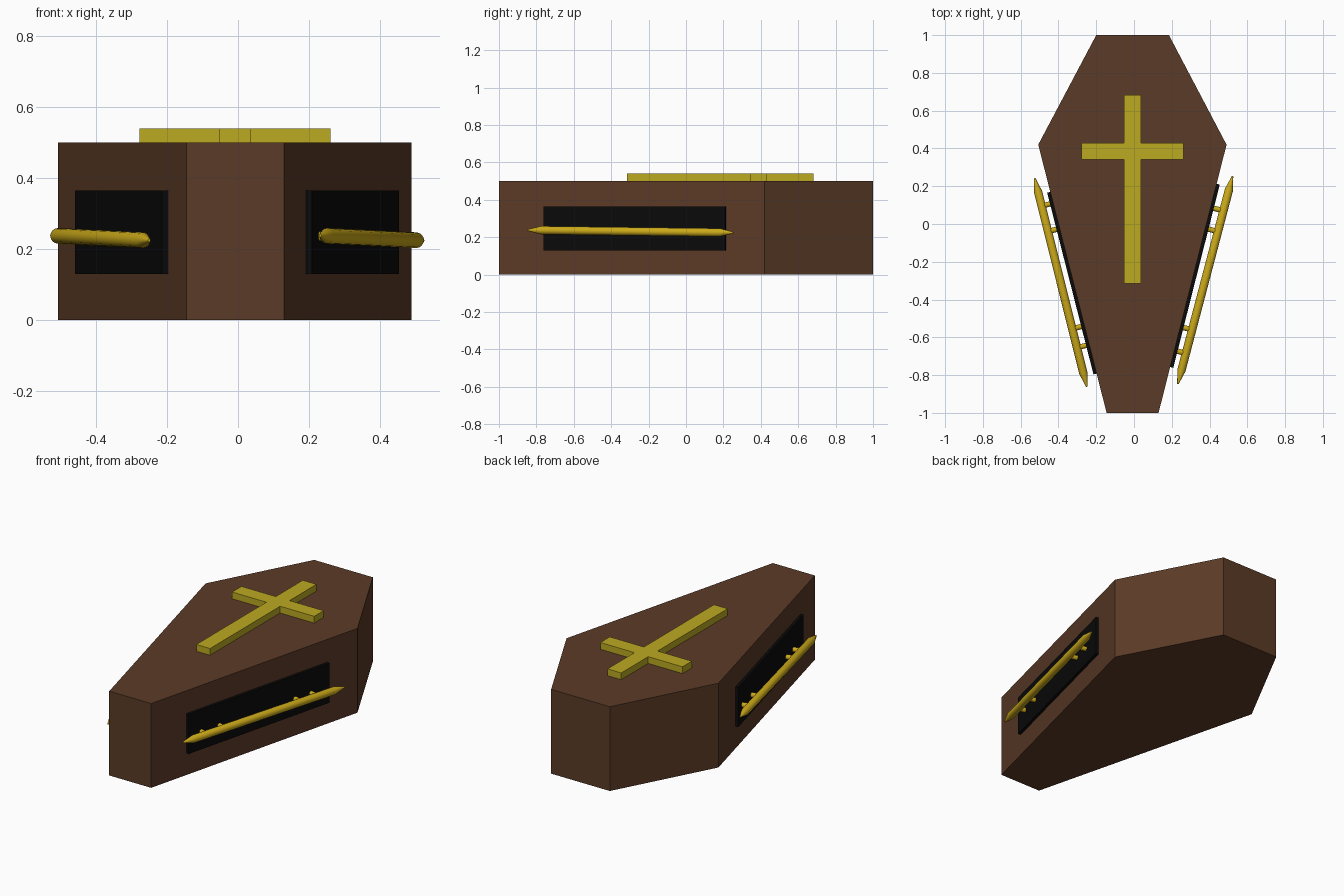
import bpy, bmesh, math
from mathutils import Vector, Matrix

if "Cube" in bpy.data.objects:
    bpy.data.objects.remove(bpy.data.objects["Cube"])


def material(name, color):
    m = bpy.data.materials.new(name)
    m.diffuse_color = (*color, 1)
    m.use_nodes = True
    m.node_tree.nodes["Principled BSDF"].inputs["Base Color"].default_value = m.diffuse_color
    return m


wood = material("wood", (0.105, 0.043, 0.02))
black = material("black", (0.003, 0.003, 0.003))
cross_gold = material("cross_gold", (0.5, 0.4, 0.015))
rail_gold = material("rail_gold", (0.6, 0.4, 0.01))


def finish(name, bm, mat, matrix=Matrix()):
    bmesh.ops.recalc_face_normals(bm, faces=bm.faces)
    mesh = bpy.data.meshes.new(name)
    bm.to_mesh(mesh)
    bm.free()
    mesh.materials.append(mat)
    ob = bpy.data.objects.new(name, mesh)
    ob.matrix_world = matrix
    bpy.context.collection.objects.link(ob)
    return ob


def prism(name, outline, z0, z1, mat):
    bm = bmesh.new()
    face = bm.faces.new([bm.verts.new((x, y, z0)) for x, y in outline])
    top = bmesh.ops.extrude_face_region(bm, geom=[face], use_keep_orig=True)["geom"]
    verts = [v for v in top if isinstance(v, bmesh.types.BMVert)]
    bmesh.ops.translate(bm, verts=verts, vec=(0, 0, z1 - z0))
    return finish(name, bm, mat)


def lathe(name, start, end, profile, mat):
    """Spin (radius, distance) pairs around the line from start to end."""
    start, end = Vector(start), Vector(end)
    bm = bmesh.new()
    verts = [bm.verts.new((r, 0, d)) for r, d in profile]
    edges = [bm.edges.new(p) for p in zip(verts, verts[1:])]
    bmesh.ops.spin(bm, geom=verts + edges, cent=(0, 0, 0), axis=(0, 0, 1),
                   angle=math.tau, steps=16)
    bmesh.ops.remove_doubles(bm, verts=bm.verts, dist=1e-5)
    turn = (end - start).to_track_quat('Z', 'Y').to_matrix().to_4x4()
    ob = finish(name, bm, mat, Matrix.Translation(start) @ turn)
    bpy.ops.object.select_all(action='DESELECT')
    ob.select_set(True)
    bpy.context.view_layer.objects.active = ob
    bpy.ops.object.shade_smooth_by_angle(angle=math.radians(30))
    return ob


# Six-sided box
prism("coffin_box", [(-0.145, -1), (0.13, -1), (0.49, 0.42), (0.185, 1),
                     (-0.2, 1), (-0.507, 0.42)], 0, 0.5, wood)

# Raised cross on the lid
x0, x1, x2, x3 = -0.278, -0.053, 0.037, 0.261
y0, y1, y2, y3 = -0.315, 0.342, 0.43, 0.683
prism("lid_cross", [(x1, y0), (x2, y0), (x2, y1), (x3, y1), (x3, y2), (x2, y2),
                    (x2, y3), (x1, y3), (x1, y2), (x0, y2), (x0, y1), (x1, y1)],
      0.495, 0.54, cross_gold)

# Per side: wall foot and shoulder, panel y range, rail tips, peg y positions
sides = {
    "right": ((0.13, -1), (0.49, 0.42), (-0.757, 0.213),
              (0.232, -0.848, 0.238), (0.522, 0.254, 0.224),
              (-0.685, -0.56, -0.04, 0.07)),
    "left": ((-0.145, -1), (-0.507, 0.42), (-0.792, 0.17),
             (-0.25, -0.862, 0.224), (-0.526, 0.243, 0.238),
             (-0.655, -0.555, -0.04, 0.095)),
}
for side, (foot, shoulder, span, front, back, pegs) in sides.items():
    foot, shoulder = Vector(foot), Vector(shoulder)
    along = (shoulder - foot).normalized()
    sign = 1 if side == "right" else -1
    out = Vector((along.y, -along.x)) * sign

    # Dark panel set on the long wall
    a, b = [foot + along * ((y + 1) / along.y) for y in span]
    prism(f"{side}_panel", [a - out * 0.005, a + out * 0.017,
                            b + out * 0.017, b - out * 0.005], 0.13, 0.365, black)

    # Rail with pointed ends
    length = (Vector(back) - Vector(front)).length
    r, tip = 0.022, 0.075
    lathe(f"{side}_rail", front, back,
          [(0, 0), (0.004, 0.001), (r, tip), (r, length - tip),
           (0.004, length - 0.001), (0, length)], rail_gold)

    # Pegs joining the rail to the panel
    for i, y in enumerate(pegs):
        p = Vector(front).lerp(Vector(back), (y - front[1]) / (back[1] - front[1]))
        inner = p - Vector((out.x, out.y, 0)) * 0.06
        lathe(f"{side}_peg_{i + 1}", p, inner,
              [(0, 0), (0.014, 0), (0.014, 0.06), (0, 0.06)], rail_gold)
